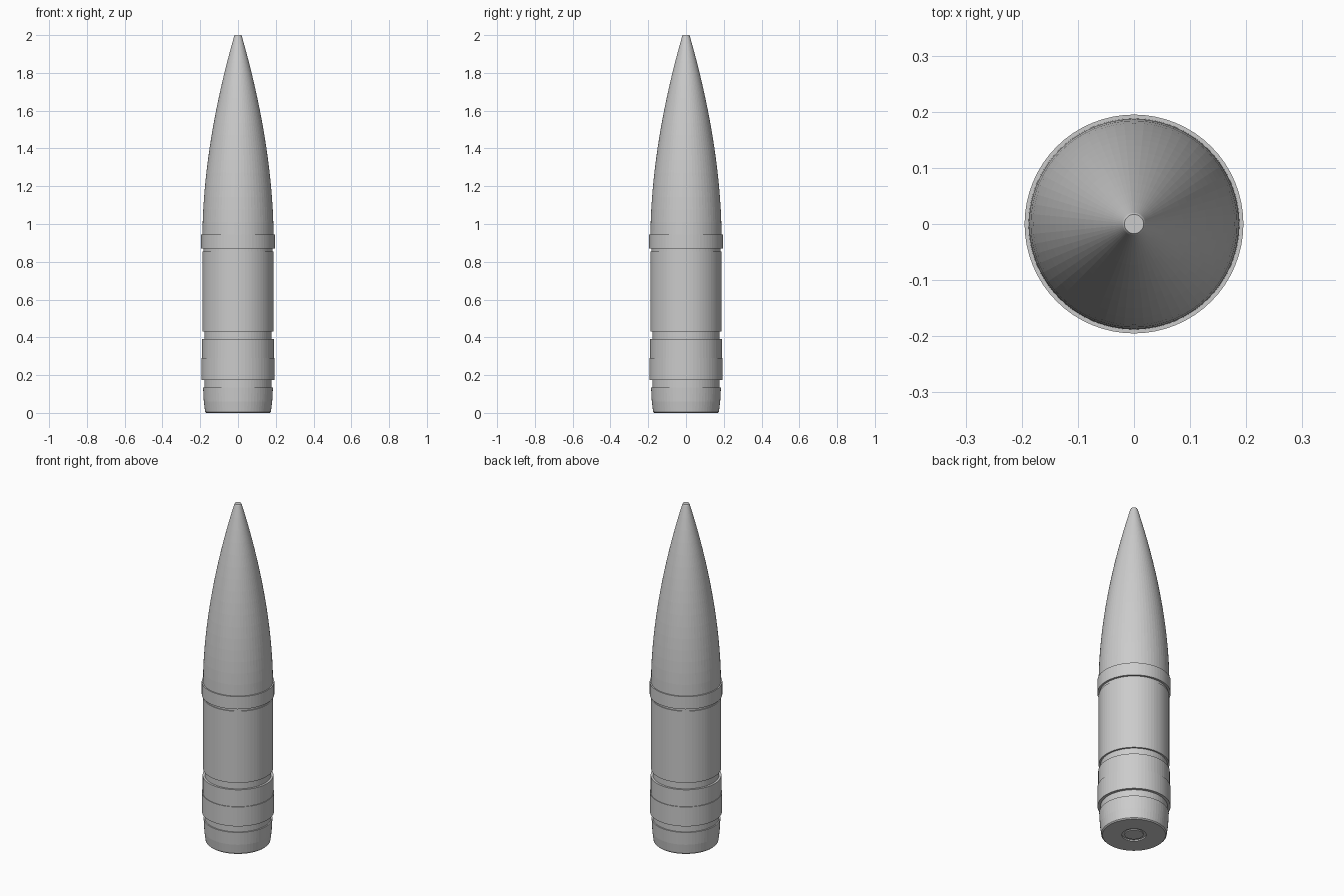
import bpy, bmesh, math

if "Cube" in bpy.data.objects:
    bpy.data.objects.remove(bpy.data.objects["Cube"])


def lathe(name, profile, sides=64, closed=False):
    """Revolve (radius, height) points around the z axis."""
    bm = bmesh.new()
    rings = []
    for r, z in profile:
        if r == 0:
            rings.append([bm.verts.new((0, 0, z))] * sides)
        else:
            rings.append([bm.verts.new((r * math.cos(math.tau * i / sides),
                                        r * math.sin(math.tau * i / sides), z))
                          for i in range(sides)])
    pairs = list(zip(rings, rings[1:]))
    if closed:
        pairs.append((rings[-1], rings[0]))
    for a, b in pairs:
        for i in range(sides):
            j = (i + 1) % sides
            bm.faces.new(list(dict.fromkeys((a[i], a[j], b[j], b[i]))))
    bmesh.ops.recalc_face_normals(bm, faces=bm.faces[:])
    mesh = bpy.data.meshes.new(name)
    bm.to_mesh(mesh)
    bm.free()
    obj = bpy.data.objects.new(name, mesh)
    bpy.context.collection.objects.link(obj)
    return obj


# Main body: recessed base, tapered tail, grooves, straight wall, curved nose
base = [(0, 0.008), (0.065, 0.008), (0.065, 0), (0.168, 0), (0.174, 0.006)]
wall = [(0.181, 0.06), (0.185, 0.135), (0.178, 0.135), (0.178, 0.175),
        (0.19, 0.175), (0.19, 0.39), (0.178, 0.39), (0.178, 0.43),
        (0.188, 0.43), (0.188, 0.855), (0.183, 0.855), (0.183, 0.87),
        (0.188, 0.87)]
steps = 16
nose = [(0.188 - 0.168 * (i / steps) ** 1.8, 0.945 + 1.05 * i / steps)
        for i in range(steps + 1)]
lathe("shell_body", base + wall + nose + [(0.017, 2.0), (0, 2.0)])

# Raised bands around the body
for name, r, lo, hi in (("lower_band", 0.194, 0.175, 0.29),
                        ("upper_band", 0.195, 0.87, 0.945)):
    lathe(name, [(0.175, lo), (r, lo), (r, hi), (0.175, hi)], closed=True)

# Round plug set in the base
lathe("base_plug", [(0, 0.002), (0.05, 0.002), (0.05, 0.012), (0, 0.012)], 24)
